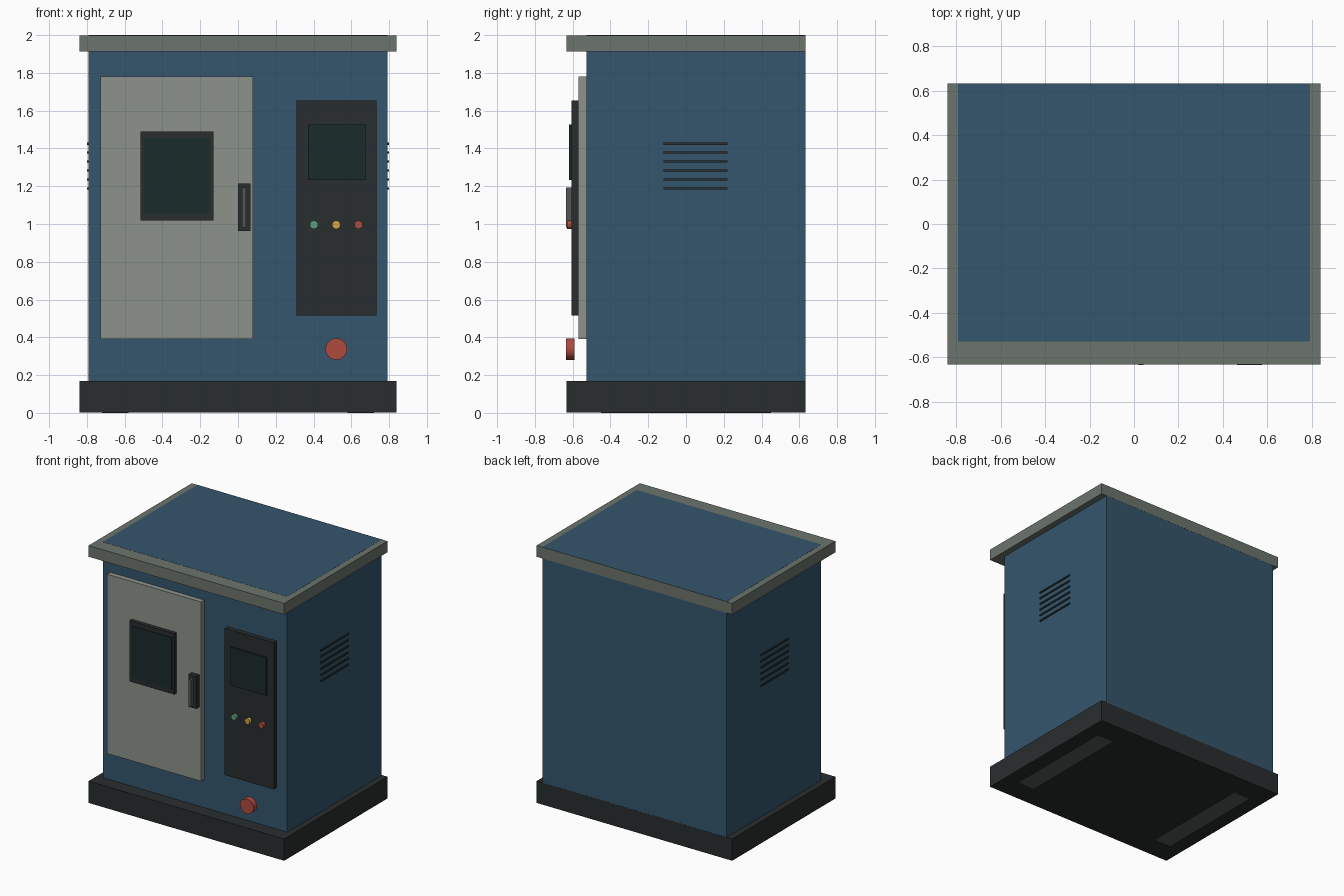
import bpy, math

if "Cube" in bpy.data.objects:
    bpy.data.objects.remove(bpy.data.objects["Cube"])


def material(name, rgb):
    m = bpy.data.materials.new(name)
    m.diffuse_color = (*rgb, 1)
    m.use_nodes = True
    m.node_tree.nodes["Principled BSDF"].inputs["Base Color"].default_value = m.diffuse_color
    return m


BLUE = material("blue_paint", (0.035, 0.093, 0.150))
TRIM = material("grey_trim", (0.150, 0.178, 0.150))
DOOR = material("pale_door", (0.265, 0.295, 0.260))
DARK = material("dark_metal", (0.022, 0.027, 0.027))
GLASS = material("dark_glass", (0.011, 0.024, 0.024))
STEEL = material("grey_steel", (0.090, 0.095, 0.095))
RED = material("red", (0.43, 0.07, 0.048))
AMBER = material("amber", (0.68, 0.38, 0.055))
GREEN = material("green", (0.11, 0.38, 0.20))


def box(name, x, y, z, mat):
    """Box from (min, max) ranges on each axis."""
    bpy.ops.mesh.primitive_cube_add(size=1, location=[(a + b) / 2 for a, b in (x, y, z)])
    ob = bpy.context.object
    ob.name = name
    ob.scale = [b - a for a, b in (x, y, z)]
    bpy.ops.object.transform_apply(location=False, rotation=False, scale=True)
    ob.data.materials.append(mat)
    return ob


def knob(name, x, z, y, radius, mat):
    """Round button facing the front."""
    bpy.ops.mesh.primitive_cylinder_add(
        vertices=32, radius=radius, depth=y[1] - y[0],
        location=(x, (y[0] + y[1]) / 2, z), rotation=(math.pi / 2, 0, 0))
    ob = bpy.context.object
    ob.name = name
    ob.data.materials.append(mat)
    bpy.ops.object.shade_smooth_by_angle(angle=math.radians(40))


# Cabinet: plinth, body and roof rim (a hair apart where faces would coincide)
box("plinth", (-0.84, 0.84), (-0.633, 0.633), (0.001, 0.17), DARK)
box("cabinet_body", (-0.792, 0.792), (-0.528, 0.632), (0.17, 2.0), BLUE)
box("roof_cap", (-0.84, 0.84), (-0.633, 0.633), (1.912, 1.999), TRIM)

# Door with window and handle
box("door", (-0.727, 0.08), (-0.568, -0.528), (0.39, 1.782), DOOR)
box("window_frame", (-0.515, -0.13), (-0.597, -0.568), (1.018, 1.49), DARK)
box("window_glass", (-0.497, -0.147), (-0.603, -0.590), (1.055, 1.455), GLASS)
box("handle_plate", (0.0, 0.066), (-0.606, -0.568), (0.962, 1.214), DARK)
box("handle_bar", (0.021, 0.042), (-0.635, -0.600), (0.982, 1.193), STEEL)

# Control panel, standing slightly proud of the body
box("control_panel", (0.31, 0.733), (-0.606, -0.568), (0.515, 1.655), DARK)
box("control_screen", (0.37, 0.675), (-0.619, -0.604), (1.232, 1.527), GLASS)
for x, mat in ((0.402, GREEN), (0.52, AMBER), (0.638, RED)):
    knob(mat.name + "_button", x, 0.996, (-0.63, -0.600), 0.022, mat)
knob("emergency_stop", 0.52, 0.338, (-0.635, -0.590), 0.057, RED)

# Vent slats and floor skids on both sides
for side, label in ((-1, "left"), (1, "right")):
    for i in range(6):
        z = 1.188 + i * 0.0475
        box(f"{label}_vent_slat", sorted((side * 0.785, side * 0.800)),
            (-0.12, 0.22), (z - 0.006, z + 0.006), DARK)
    box(f"{label}_skid", sorted((side * 0.58, side * 0.72)), (-0.45, 0.45), (0.0, 0.05), STEEL)
